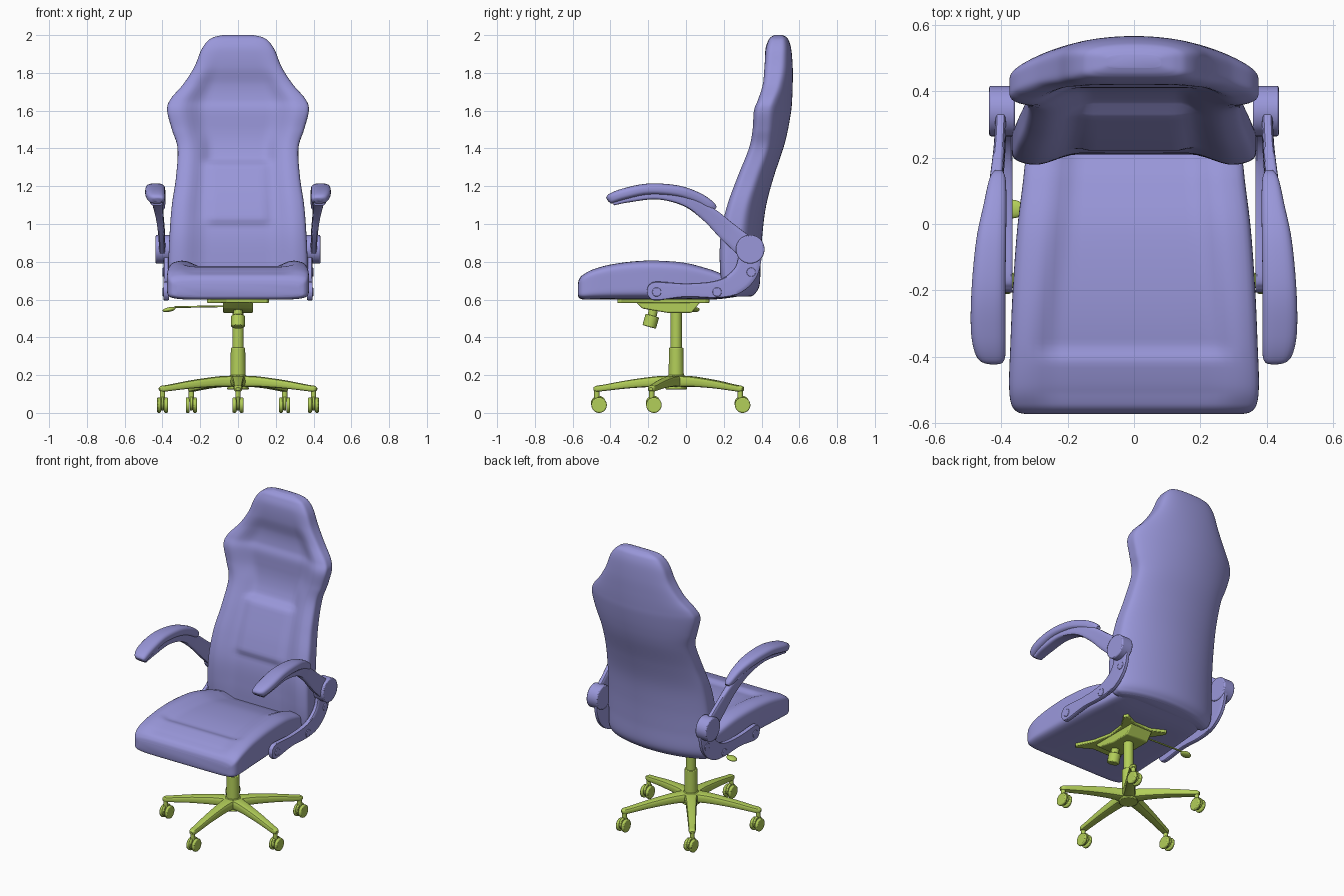
import bpy, bmesh, math
from mathutils import Vector, Matrix

if "Cube" in bpy.data.objects:
    bpy.data.objects.remove(bpy.data.objects["Cube"])


def material(name, rgb):
    m = bpy.data.materials.new(name)
    m.diffuse_color = (*rgb, 1)
    m.use_nodes = True
    m.node_tree.nodes["Principled BSDF"].inputs["Base Color"].default_value = m.diffuse_color
    return m


PURPLE = material("upholstery", (0.32, 0.31, 0.70))
GREEN = material("base_frame", (0.45, 0.62, 0.10))


def finish(name, bm, mat, bevel=0, mirror=False, angle=40):
    bmesh.ops.recalc_face_normals(bm, faces=bm.faces)
    me = bpy.data.meshes.new(name)
    bm.to_mesh(me)
    bm.free()
    me.materials.append(mat)
    ob = bpy.data.objects.new(name, me)
    bpy.context.collection.objects.link(ob)
    bpy.context.view_layer.objects.active = ob
    ob.select_set(True)
    bpy.ops.object.shade_smooth_by_angle(angle=math.radians(angle))
    ob.select_set(False)
    if bevel:
        b = ob.modifiers.new("bevel", 'BEVEL')
        b.width, b.segments = bevel, 2
    if mirror:
        ob.modifiers.new("mirror", 'MIRROR')
    return ob


def smooth_keys(keys, steps):
    """Catmull-Rom interpolation through rows of numbers."""
    out = []
    for i in range(len(keys) - 1):
        a, b, c, d = (keys[max(0, min(len(keys) - 1, i + k))] for k in (-1, 0, 1, 2))
        for s in range(steps):
            t = s / steps
            out.append([0.5 * (2*q + (r-p)*t + (2*p-5*q+4*r-s2)*t*t + (3*q-p-3*r+s2)*t**3)
                        for p, q, r, s2 in zip(a, b, c, d)])
    return out + [list(keys[-1])]


def squircle(count, n):
    pts = []
    for i in range(count):
        a = 2 * math.pi * (i + 0.5) / count
        c, s = math.cos(a), math.sin(a)
        r = (abs(c)**n + abs(s)**n) ** (-1 / n)
        pts.append((r * c, r * s))
    return pts


def loft(name, rings, mat, **kw):
    bm = bmesh.new()
    vs = [[bm.verts.new(p) for p in ring] for ring in rings]
    n = len(vs[0])
    for a, b in zip(vs, vs[1:]):
        for i in range(n):
            bm.faces.new((a[i], a[(i+1) % n], b[(i+1) % n], b[i]))
    bm.faces.new(vs[0])
    bm.faces.new(vs[-1])
    return finish(name, bm, mat, **kw)


def sweep(name, keys, mat, n=4, count=28, steps=6, **kw):
    """Sweep along a y-z path; keys are x, y, z, half width, half height."""
    k = smooth_keys(keys, steps)
    rings = []
    for i, (x, y, z, hw, hh) in enumerate(k):
        p, q = k[max(0, i-1)], k[min(len(k)-1, i+1)]
        t = Vector((q[1]-p[1], q[2]-p[2])).normalized()
        rings.append([(x + hw*u, y - t.y*hh*v, z + t.x*hh*v) for u, v in squircle(count, n)])
    return loft(name, rings, mat, **kw)


def cyl(name, p1, p2, r, mat, r2=None, bevel=0.004, seg=32, **kw):
    p1, p2 = Vector(p1), Vector(p2)
    d = p2 - p1
    m = Matrix.Translation((p1+p2)/2) @ d.to_track_quat('Z', 'Y').to_matrix().to_4x4()
    bm = bmesh.new()
    bmesh.ops.create_cone(bm, cap_ends=True, segments=seg, radius1=r,
                          radius2=r if r2 is None else r2, depth=d.length, matrix=m)
    return finish(name, bm, mat, bevel=bevel, **kw)


def prism(name, pts, vec, mat, **kw):
    bm = bmesh.new()
    f = bm.faces.new([bm.verts.new(p) for p in pts])
    ext = bmesh.ops.extrude_face_region(bm, geom=[f])['geom']
    bmesh.ops.translate(bm, vec=vec, verts=[e for e in ext if isinstance(e, bmesh.types.BMVert)])
    if f.is_valid and not any(len(e.link_faces) == 1 for e in f.edges):
        pass
    else:
        bmesh.ops.holes_fill(bm, edges=bm.edges)
    return finish(name, bm, mat, **kw)


def ramp(a, b, x):
    t = max(0, min(1, (x-a)/(b-a)))
    return t*t*(3-2*t)


# Backrest: z, half width, front of bolsters, rear centre, centre recess
back = [(.615, .32, .23, .34, 0), (.63, .35, .20, .365, .01), (.68, .365, .18, .39, .03),
        (.8, .368, .17, .395, .04), (.95, .362, .175, .405, .045), (1.1, .35, .21, .425, .05),
        (1.25, .328, .265, .465, .05), (1.4, .32, .325, .515, .05), (1.5, .35, .345, .54, .06),
        (1.6, .375, .352, .557, .06), (1.66, .358, .375, .562, .055), (1.74, .29, .40, .565, .035),
        (1.83, .232, .41, .565, .01), (1.92, .195, .42, .558, 0), (1.97, .16, .435, .545, 0),
        (1.99, .125, .45, .53, 0), (2.0, .08, .47, .51, 0)]
rings = []
for z, w, yf, yb, rec in smooth_keys(back, 9):
    ring = []
    for u, v in squircle(112, 5):
        x = u * w
        front = yf + rec * (1 - ramp(.45, .85, abs(u)))
        # lumbar pad with a dip above it
        inside = 1 - ramp(.13, .2, abs(x))
        front -= .018 * inside * ramp(.985, 1.03, z) * (1 - ramp(1.31, 1.345, z))
        front += .016 * inside * ramp(1.31, 1.345, z) * (1 - ramp(1.38, 1.54, z))
        rear = yb - .6 * x * x
        ring.append((x, front + (rear - front) * (v + 1) / 2, z))
    rings.append(ring)
loft("backrest", rings, PURPLE, angle=60)

# Seat cushion: y, half width, top of bolsters, bottom
seat = [(-.572, .325, .685, .62), (-.565, .352, .71, .608), (-.54, .37, .738, .6),
        (-.48, .376, .768, .6), (-.36, .372, .797, .6), (-.2, .365, .81, .6), (-.02, .352, .8, .6),
        (.12, .335, .765, .6), (.2, .325, .735, .605), (.3, .3, .7, .62)]
rings = []
for y, w, zt, zb in smooth_keys(seat, 9):
    edge = .23 - .07 * ramp(-.5, .3, y)
    ring = []
    for u, v in squircle(112, 7):
        x = u * w
        dip = (.012 * ramp(-.57, -.5, y) + .02 * ramp(-.42, -.36, y)) * (1 - ramp(edge, edge+.09, abs(x)))
        ring.append((x, y, zb + (zt - dip - zb) * (v + 1) / 2))
    rings.append(ring)
loft("seat", rings, PURPLE, angle=60)

# Armrests, mirrored to both sides
sweep("arm_pads", [(.42, -.415, 1.125, .02, .01), (.43, -.4, 1.133, .042, .026), (.438, -.33, 1.158, .052, .03),
                   (.438, -.2, 1.184, .051, .03), (.43, -.05, 1.175, .045, .03), (.418, .06, 1.14, .034, .028),
                   (.411, .13, 1.098, .025, .024), (.408, .155, 1.08, .014, .012)], PURPLE, n=3, mirror=True)
sweep("arm_supports", [(.43, -.385, 1.108, .03, .01), (.432, -.3, 1.135, .038, .02), (.43, -.15, 1.152, .038, .022),
                       (.425, 0, 1.122, .03, .03), (.415, .12, 1.05, .02, .042), (.405, .22, .96, .017, .052),
                       (.4, .33, .866, .017, .06)], PURPLE, n=5, mirror=True)
sweep("arm_brackets", [(.38, -.206, .645, .014, .008), (.38, -.195, .645, .015, .034), (.38, -.155, .645, .015, .05),
                       (.38, 0, .65, .015, .036), (.38, .15, .653, .015, .045), (.38, .25, .68, .015, .057),
                       (.38, .32, .75, .015, .062), (.38, .345, .86, .015, .06)], PURPLE, n=8, mirror=True)
cyl("arm_pivots", (.358, .34, .866), (.436, .34, .866), .076, PURPLE, bevel=.006, seg=40, mirror=True)
for i, (y, z) in enumerate([(-.155, .64), (.165, .64), (.345, .745)]):
    cyl(f"bracket_bolts_{i+1}", (.38, y, z), (.399, y, z), .024, PURPLE, bevel=.003, seg=24, mirror=True)

# Gas lift column
CY = -.052
cyl("hub", (0, CY, .125), (0, CY, .2), .058, GREEN, r2=.045)
cyl("column_lower", (0, CY, .15), (0, CY, .345), .041, GREEN, r2=.038)
cyl("column_upper", (0, CY, .34), (0, CY, .55), .03, GREEN)

# Five star legs with twin wheel casters
for k in range(5):
    a = k * math.tau / 5
    leg = sweep(f"leg_{k+1}", [(0, 0, .165, .045, .032), (0, -.1, .166, .034, .028), (0, -.25, .152, .027, .022),
                               (0, -.38, .133, .022, .017), (0, -.42, .128, .02, .016),
                               (0, -.438, .126, .01, .008)], GREEN, count=20)
    leg.location = (0, CY, 0)
    leg.rotation_euler = (0, 0, a)
    x, y = .42 * math.sin(a), CY - .42 * math.cos(a)
    cyl(f"caster_stem_{k+1}", (x, y, .06), (x, y, .13), .014, GREEN, bevel=.002, seg=20)
    cyl(f"caster_hood_{k+1}", (x-.008, y+.008, .052), (x+.008, y+.008, .052), .039, GREEN, bevel=.003)
    for s in (-1, 1):
        cyl(f"wheel_{k+1}_{'right' if s > 0 else 'left'}", (x+s*.009, y+.012, .041),
            (x+s*.029, y+.012, .041), .041, GREEN, bevel=.006)

# Tilt mechanism under the seat
half = [(.06, -.31), (.15, -.365), (.165, -.345), (.11, -.24), (.085, -.12), (.1, 0), (.165, .1), (.15, .125), (.06, .08)]
prism("mounting_plate", [(x, y, .582) for x, y in half] + [(-x, y, .582) for x, y in reversed(half)],
      (0, 0, .022), GREEN, bevel=.004)
prism("tilt_housing", [(-.08, y, z) for y, z in [(-.27, .592), (-.23, .552), (-.1, .53), (.03, .53), (.08, .592)]],
      (.16, 0, 0), GREEN, bevel=.006)
cyl("tension_knob", (0, -.195, .455), (0, -.178, .515), .037, GREEN, seg=14, bevel=.005)
cyl("tension_rod", (0, -.18, .51), (0, -.17, .56), .024, GREEN)

# Height lever with paddle
cyl("lever_rod", (-.07, .02, .565), (-.335, .04, .56), .005, GREEN, bevel=0, seg=12)
bm = bmesh.new()
bmesh.ops.create_uvsphere(bm, u_segments=24, v_segments=12, radius=1,
                          matrix=Matrix.Translation((-.365, .045, .547)) @ Matrix.Rotation(-.2, 4, 'Y')
                          @ Matrix.Diagonal((.035, .028, .012, 1)))
finish("lever_paddle", bm, GREEN)
